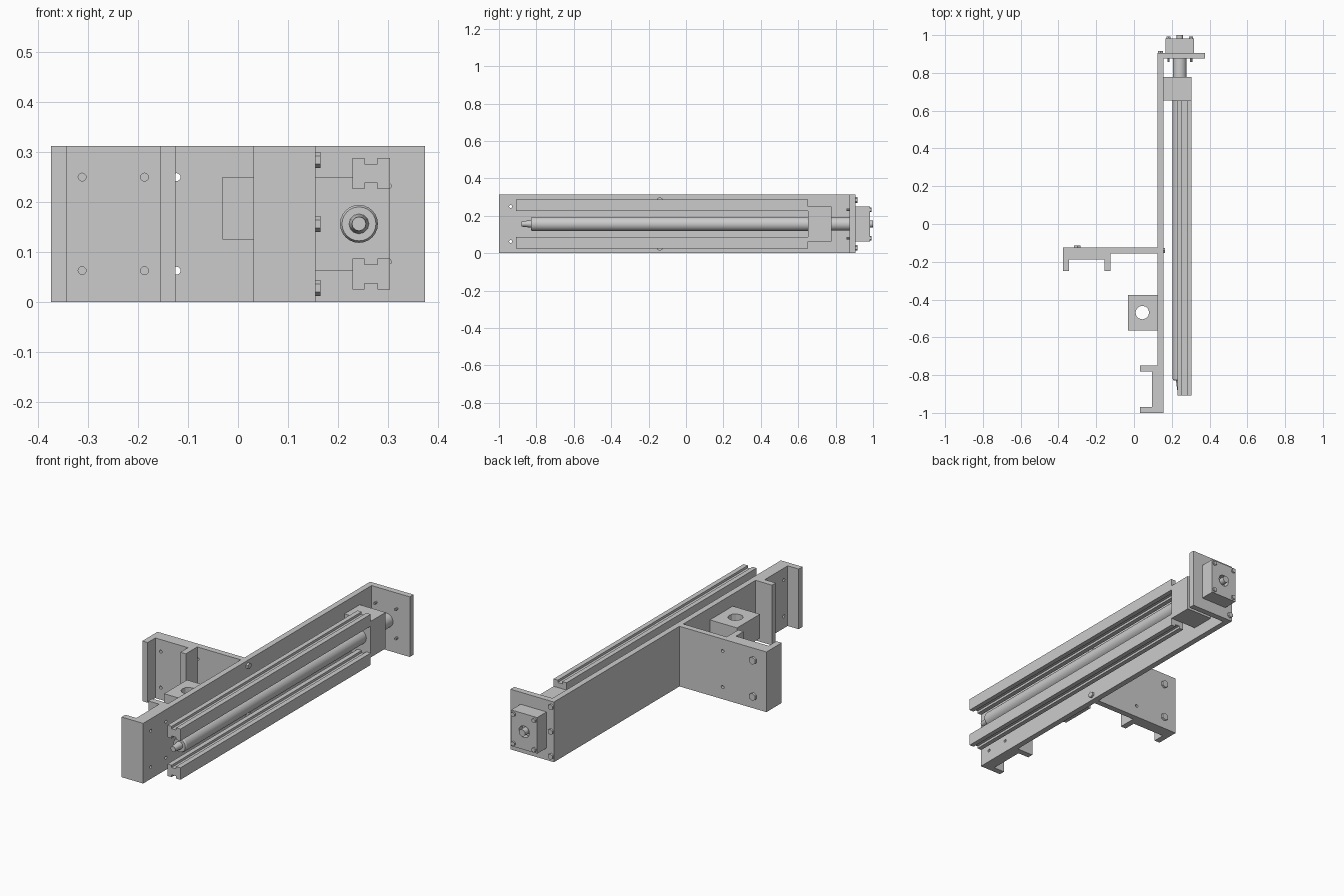
import bpy, bmesh, math
from mathutils import Vector, Matrix

if "Cube" in bpy.data.objects:
    bpy.data.objects.remove(bpy.data.objects["Cube"])

H = 0.3125          # full height of the plates
SX, SZ = 0.2425, 0.15625   # screw axis
LO, HI = 0.0625, 0.25      # hole heights


def finish(name, bm):
    bmesh.ops.recalc_face_normals(bm, faces=bm.faces[:])
    me = bpy.data.meshes.new(name)
    bm.to_mesh(me)
    bm.free()
    ob = bpy.data.objects.new(name, me)
    bpy.context.collection.objects.link(ob)
    return ob


def prism(name, pts, axis, a, b):
    """Extrude a closed outline along an axis: 'z' takes (x, y), 'y' takes (x, z)."""
    bm = bmesh.new()
    place = (lambda p: (p[0], p[1], a)) if axis == 'z' else (lambda p: (p[0], a, p[1]))
    f = bm.faces.new([bm.verts.new(place(p)) for p in pts])
    r = bmesh.ops.extrude_face_region(bm, geom=[f])
    d = Vector((0, 0, b - a)) if axis == 'z' else Vector((0, b - a, 0))
    bmesh.ops.translate(bm, vec=d, verts=[v for v in r['geom'] if isinstance(v, bmesh.types.BMVert)])
    return finish(name, bm)


def box(name, x0, x1, y0, y1, z0=0.0, z1=H):
    return prism(name, [(x0, y0), (x1, y0), (x1, y1), (x0, y1)], 'z', z0, z1)


def rod(name, axis, start, length, r, n=12, r2=None, smooth=True):
    """Cylinder or cone from a start point along +axis."""
    bm = bmesh.new()
    d = {'x': Vector((1, 0, 0)), 'y': Vector((0, 1, 0)), 'z': Vector((0, 0, 1))}[axis]
    m = (Matrix.Translation(Vector(start) + d * length / 2)
         @ d.to_track_quat('Z', 'Y').to_matrix().to_4x4())
    bmesh.ops.create_cone(bm, cap_ends=True, segments=n, radius1=r,
                          radius2=r if r2 is None else r2, depth=length, matrix=m)
    ob = finish(name, bm)
    if smooth:
        bpy.ops.object.select_all(action='DESELECT')
        ob.select_set(True)
        bpy.context.view_layer.objects.active = ob
        bpy.ops.object.shade_smooth_by_angle(angle=math.radians(35))
    return ob


def drill(ob, axis, start, length, r, n=12):
    cut = rod("hole_cutter", axis, start, length, r, n, smooth=False)
    m = ob.modifiers.new("hole", 'BOOLEAN')
    m.operation, m.solver, m.object = 'DIFFERENCE', 'EXACT', cut
    cut.hide_render = True
    cut.hide_set(True)


# Plates
main_plate = box("main_plate", 0.125, 0.155, -1, 0.875)
end_plate = box("end_plate", 0.125, 0.375, 0.875, 0.906)
arm_plate = box("arm_plate", -0.375, 0.125, -0.156, -0.125)

# U-channels on the arm and on the front end of the main plate
arm_channel = prism("arm_channel", [
    (-0.375, -0.156), (-0.375, -0.25), (-0.344, -0.25), (-0.344, -0.1875),
    (-0.156, -0.1875), (-0.156, -0.25), (-0.125, -0.25), (-0.125, -0.156)], 'z', 0, H)
end_channel = prism("end_channel", [
    (0.125, -1), (0.031, -1), (0.031, -0.969), (0.094, -0.969),
    (0.094, -0.781), (0.031, -0.781), (0.031, -0.75), (0.125, -0.75)], 'z', 0, H)

# Mounting holes
for z in (LO, HI):
    drill(arm_plate, 'y', (-0.123, -0.2, z), 0.1, 0.008)
    for x in (-0.3125, -0.1875):
        drill(arm_channel, 'y', (x, -0.2, z), 0.035, 0.008)
    for y in (-0.9375, -0.8125):
        drill(main_plate, 'x', (0.1, y, z), 0.1, 0.008)
        drill(end_channel, 'x', (0.08, y, z), 0.1, 0.008)
    # Hex bolts on the back of the arm
    rod("arm_bolt_head", 'y', (-0.3, -0.125, z), 0.011, 0.02, 6, smooth=False)

# Bored nut block on the main plate
nut_block = box("nut_block", -0.031, 0.125, -0.5625, -0.375, 0.125, 0.25)
drill(nut_block, 'z', (0.044, -0.469, 0.1), 0.2, 0.036, 12)

# Slotted guide rails, mirrored about the screw
profile = [(0.23, 0.226), (0.254, 0.226), (0.254, 0.238), (0.28, 0.238),
           (0.28, 0.226), (0.305, 0.226), (0.305, 0.288), (0.28, 0.288),
           (0.28, 0.276), (0.254, 0.276), (0.254, 0.288), (0.23, 0.288)]
prism("upper_rail", profile, 'y', -0.908, 0.653)
prism("lower_rail", [(x, 2 * SZ - z) for x, z in profile], 'y', -0.908, 0.653)

# Rail support block, cylinder rod with stepped tip, and coupling
box("support_block", 0.155, 0.304, 0.653, 0.778, LO, HI)
rod("actuator_tube", 'y', (SX, -0.82, SZ), 1.473, 0.038, 24)
rod("tube_chamfer", 'y', (SX, -0.828, SZ), 0.008, 0.034, 24, 0.038)
rod("tube_tip", 'y', (SX, -0.88, SZ), 0.052, 0.014, 12, 0.02)
rod("coupling", 'y', (SX, 0.778, SZ), 0.097, 0.036, 24)

# Bearing block with bore and drive shaft
bearing = box("bearing_block", 0.167, 0.317, 0.906, 0.983, LO, HI)
drill(bearing, 'y', (SX, 0.955, SZ), 0.06, 0.03, 16)
rod("drive_shaft", 'y', (SX, 0.9, SZ), 0.1, 0.018, 12)
for sx in (-1, 1):
    for sz in (-1, 1):
        x, z = SX + 0.06 * sx, SZ + 0.076 * sz
        rod("bearing_bolt_head", 'y', (x, 0.983, z), 0.009, 0.012, 6, smooth=False)
        rod("bearing_bolt_end", 'y', (x, 0.857, z), 0.018, 0.006, 8)

# Bolts joining end plate and arm to the main plate
for z in (0.028, SZ, H - 0.028):
    rod("end_plate_bolt_head", 'y', (0.14, 0.906, z), 0.01, 0.015, 6, smooth=False)
    rod("arm_joint_bolt_head", 'x', (0.155, -0.14, z), 0.01, 0.016, 6, smooth=False)
